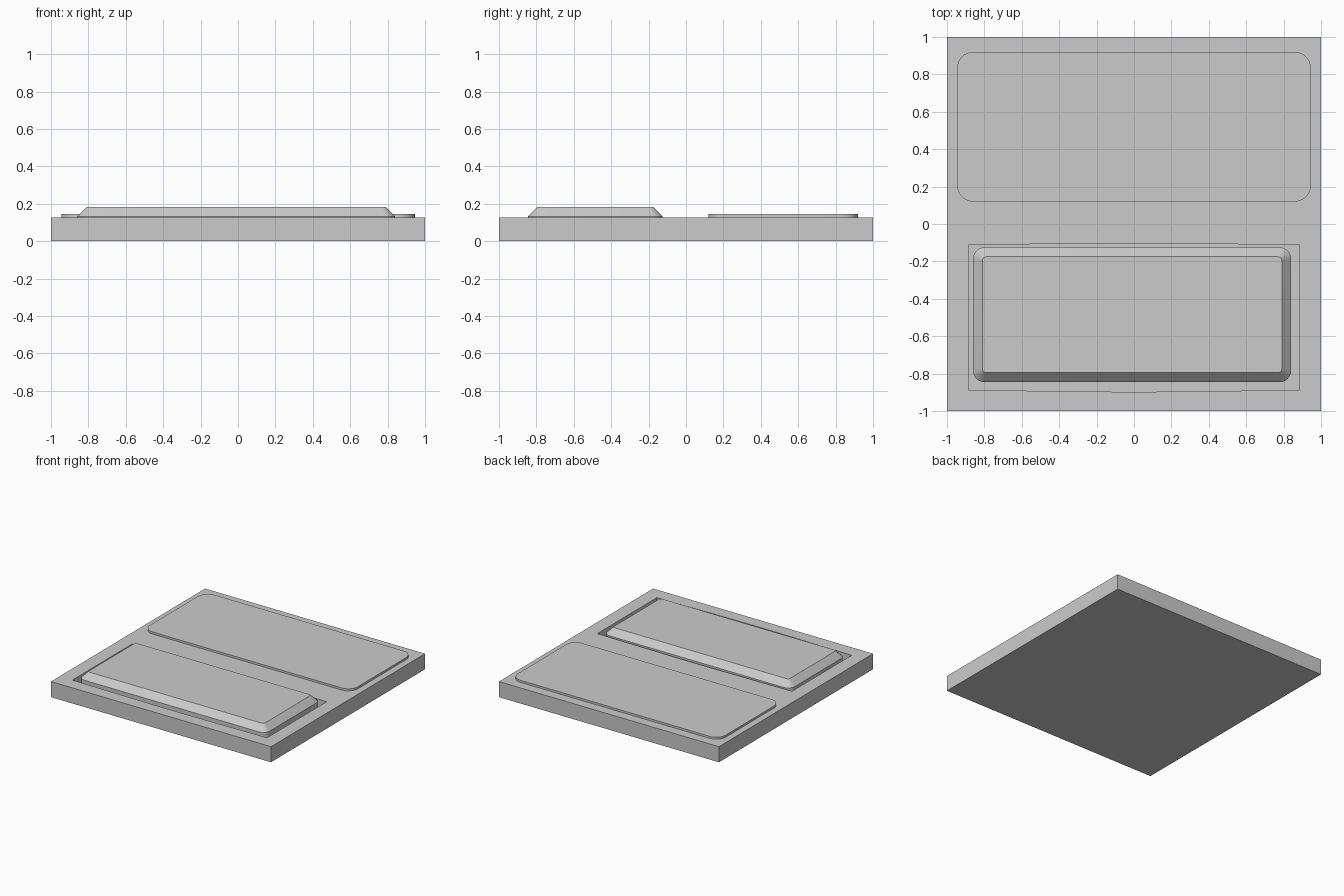
import bpy, bmesh
from math import sin, cos, pi

if "Cube" in bpy.data.objects:
    bpy.data.objects.remove(bpy.data.objects["Cube"])

PLATE_TOP = 0.128
POCKET_FLOOR = 0.05


def rounded_rect(x0, x1, y0, y1, r, segs=8):
    """Counter-clockwise outline with rounded corners."""
    corners = [(x1 - r, y1 - r), (x0 + r, y1 - r), (x0 + r, y0 + r), (x1 - r, y0 + r)]
    return [(cx + r * cos(pi / 2 * (q + i / segs)), cy + r * sin(pi / 2 * (q + i / segs)))
            for q, (cx, cy) in enumerate(corners) for i in range(segs + 1)]


def loft(name, rings):
    """Solid through a stack of (outline, z) rings with flat caps."""
    bm = bmesh.new()
    loops = [[bm.verts.new((x, y, z)) for x, y in outline] for outline, z in rings]
    bm.faces.new(list(reversed(loops[0])))
    bm.faces.new(loops[-1])
    n = len(loops[0])
    for a, b in zip(loops, loops[1:]):
        for i in range(n):
            j = (i + 1) % n
            bm.faces.new((a[i], a[j], b[j], b[i]))
    bmesh.ops.recalc_face_normals(bm, faces=bm.faces[:])
    mesh = bpy.data.meshes.new(name)
    bm.to_mesh(mesh)
    bm.free()
    obj = bpy.data.objects.new(name, mesh)
    bpy.context.collection.objects.link(obj)
    return obj


# Square wall plate
square = [(-1, -1), (1, -1), (1, 1), (-1, 1)]
plate = loft("base_plate", [(square, 0), (square, PLATE_TOP)])

# Recess around the rocker, its long sides slightly bowed outward
half = [(0.885, 0.387), (0.54, 0.392), (0.11, 0.397)]
top_side = half + [(-x, y) for x, y in reversed(half)]
recess = [(x, y - 0.5) for x, y in top_side + [(-x, -y) for x, y in top_side]]
cutter = loft("recess_cutter", [(recess, POCKET_FLOOR), (recess, 0.3)])
cutter.hide_render = True
cut = plate.modifiers.new("recess", 'BOOLEAN')
cut.operation = 'DIFFERENCE'
cut.solver = 'EXACT'
cut.object = cutter
bpy.context.view_layer.objects.active = plate
bpy.ops.object.modifier_apply(modifier=cut.name)
bpy.data.objects.remove(cutter)

# Chamfered rocker standing in the recess
outer = rounded_rect(-0.86, 0.84, -0.845, -0.125, 0.06)
inner = rounded_rect(-0.81, 0.79, -0.795, -0.175, 0.02)
rocker = loft("rocker_button", [(outer, POCKET_FLOOR - 0.005), (outer, 0.132), (inner, 0.182)])

# Thin raised panel on the rear half
panel_outline = rounded_rect(-0.945, 0.945, 0.12, 0.92, 0.085)
panel = loft("raised_panel", [(panel_outline, PLATE_TOP - 0.01), (panel_outline, 0.145)])

# Smooth rounded corners, keep edges crisp
for obj in (rocker, panel):
    bpy.ops.object.select_all(action='DESELECT')
    obj.select_set(True)
    bpy.context.view_layer.objects.active = obj
    bpy.ops.object.shade_smooth_by_angle(angle=pi / 6)
